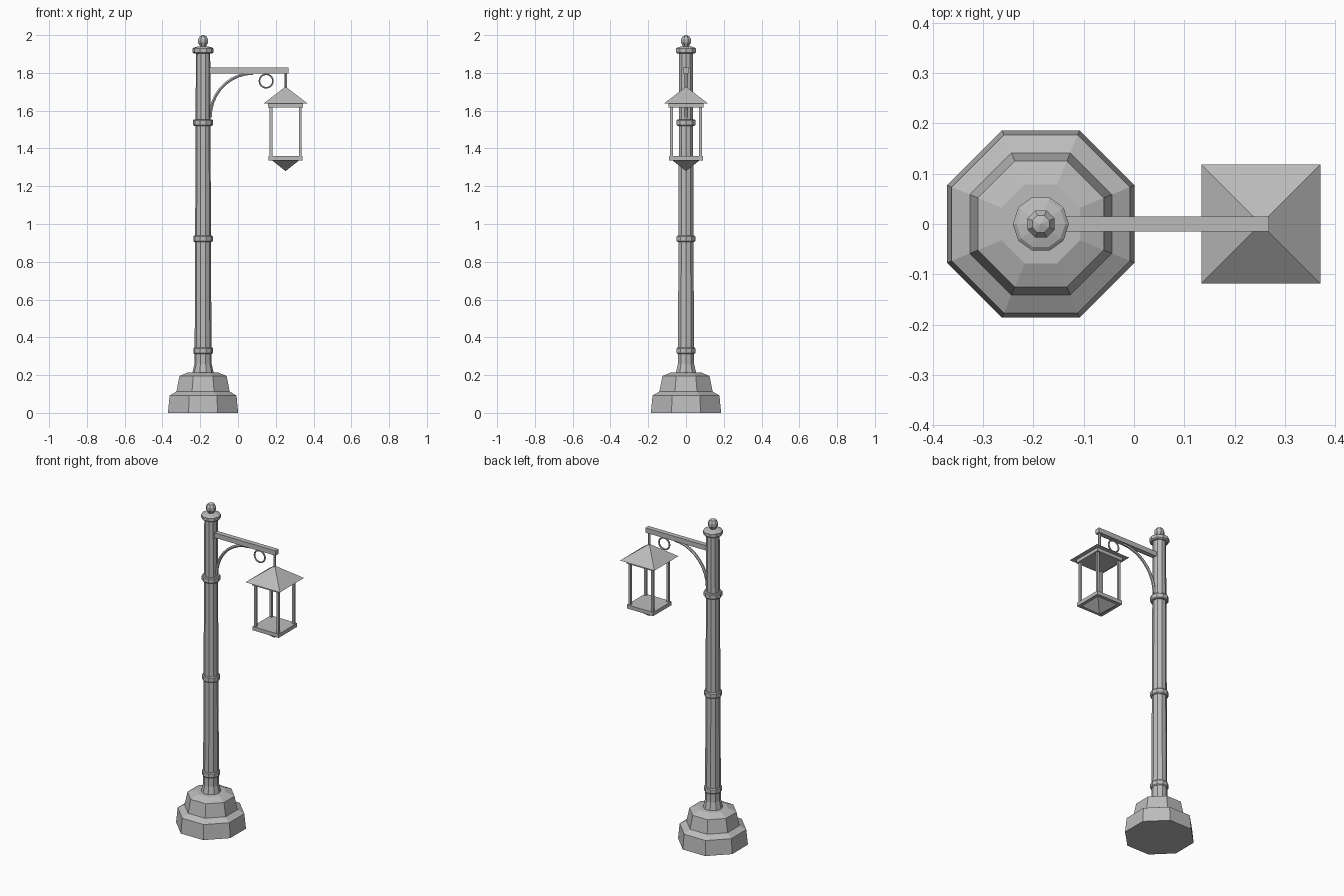
import bpy, bmesh, math
from mathutils import Matrix, Vector

if "Cube" in bpy.data.objects:
    bpy.data.objects.remove(bpy.data.objects["Cube"])

metal = bpy.data.materials.new("grey_metal")
metal.use_nodes = True
GREY = (0.5, 0.5, 0.5, 1)
metal.diffuse_color = GREY
metal.node_tree.nodes["Principled BSDF"].inputs["Base Color"].default_value = GREY

POLE_X, LAMP_X = -0.185, 0.252


def finish(name, bm):
    bmesh.ops.recalc_face_normals(bm, faces=bm.faces)
    mesh = bpy.data.meshes.new(name)
    bm.to_mesh(mesh)
    bm.free()
    mesh.materials.append(metal)
    obj = bpy.data.objects.new(name, mesh)
    bpy.context.collection.objects.link(obj)
    return obj


def lathe(name, profile, sides, x, turn=0.5):
    """Stack polygon rings given as (flat-to-centre radius, height)."""
    bm = bmesh.new()
    rings = []
    for r, z in profile:
        r /= math.cos(math.pi / sides)
        angles = [(i + turn) * math.tau / sides for i in range(sides)]
        rings.append([bm.verts.new((x + r * math.cos(a), r * math.sin(a), z)) for a in angles])
    for low, high in zip(rings, rings[1:]):
        for i in range(sides):
            j = (i + 1) % sides
            bm.faces.new((low[i], low[j], high[j], high[i]))
    bm.faces.new(rings[0])
    bm.faces.new(rings[-1])
    bmesh.ops.remove_doubles(bm, verts=bm.verts, dist=0.0002)
    return finish(name, bm)


def box(name, low, high):
    low, high = Vector(low), Vector(high)
    bm = bmesh.new()
    bmesh.ops.create_cube(bm, size=1)
    bmesh.ops.scale(bm, vec=high - low, verts=bm.verts)
    bmesh.ops.translate(bm, vec=(low + high) / 2, verts=bm.verts)
    return finish(name, bm)


def tube(name, points, radius, sides, closed=False):
    """Sweep a small polygon along a path in the xz plane."""
    bm = bmesh.new()
    rings, n = [], len(points)
    points = [Vector((x, 0, z)) for x, z in points]
    for i, p in enumerate(points):
        before = points[i - 1] if closed or i else p
        after = points[(i + 1) % n] if closed or i < n - 1 else p
        side = (after - before).normalized().cross(Vector((0, 1, 0)))
        angles = [(k + 0.5) * math.tau / sides for k in range(sides)]
        rings.append([bm.verts.new(p + radius * (side * math.cos(a) + Vector((0, math.sin(a), 0))))
                      for a in angles])
    for i in range(n if closed else n - 1):
        a, b = rings[i], rings[(i + 1) % n]
        for k in range(sides):
            m = (k + 1) % sides
            bm.faces.new((a[k], a[m], b[m], b[k]))
    if not closed:
        bm.faces.new(rings[0])
        bm.faces.new(rings[-1])
    return finish(name, bm)


# Stepped octagonal base
lathe("base", [(0.186, 0), (0.177, 0.092), (0.141, 0.113), (0.125, 0.195), (0.078, 0.215)], 8, POLE_X)

# Tapered pole with flared foot
lathe("pole", [(0.054, 0.21), (0.043, 0.26), (0.042, 0.4), (0.036, 1.92)], 10, POLE_X, 0)

# Collars along the pole
for i, (z, r) in enumerate([(0.33, 0.049), (0.922, 0.049), (1.537, 0.05)]):
    lathe(f"collar_{i + 1}", [(r - 0.004, z - 0.017), (r, z - 0.012), (r, z + 0.012), (r - 0.004, z + 0.017)],
          10, POLE_X, 0)

# Cap and ball finial
lathe("cap", [(0.046, 1.903), (0.053, 1.909), (0.053, 1.928), (0.046, 1.934), (0.025, 1.94)], 10, POLE_X, 0)
lathe("finial", [(0.014, 1.935), (0.018, 1.945), (0.027, 1.96), (0.027, 1.978), (0.017, 1.994), (0.0001, 2.0)],
      8, POLE_X)

# Arm, curved brace and scroll ring
box("arm", (-0.16, -0.015, 1.798), (0.268, 0.015, 1.828))
arc = [math.radians(a) for a in range(180, 89, -10)]
tube("brace", [(0.08 + 0.227 * math.cos(a), 1.565 + 0.233 * math.sin(a)) for a in arc], 0.009, 6)
loop = [i * math.tau / 16 for i in range(16)]
tube("scroll_ring", [(0.149 + 0.036 * math.cos(a), 1.757 + 0.036 * math.sin(a)) for a in loop], 0.005, 6, True)

# Hanging rod and lantern
lathe("hanging_rod", [(0.007, 1.70), (0.007, 1.81)], 6, LAMP_X)
lathe("lantern_roof", [(0.118, 1.637), (0.0001, 1.727)], 4, LAMP_X)
lathe("lantern_top_frame", [(0.092, 1.616), (0.092, 1.638)], 4, LAMP_X)
lathe("lantern_floor", [(0.09, 1.337), (0.09, 1.36)], 4, LAMP_X)
lathe("lantern_tip", [(0.0001, 1.28), (0.073, 1.338)], 4, LAMP_X)
for sx in (-1, 1):
    for sy in (-1, 1):
        x, y = LAMP_X + sx * 0.077, sy * 0.077
        box(f"lantern_post_{'left' if sx > 0 else 'right'}_{'back' if sy > 0 else 'front'}",
            (x - 0.007, y - 0.007, 1.355), (x + 0.007, y + 0.007, 1.62))
